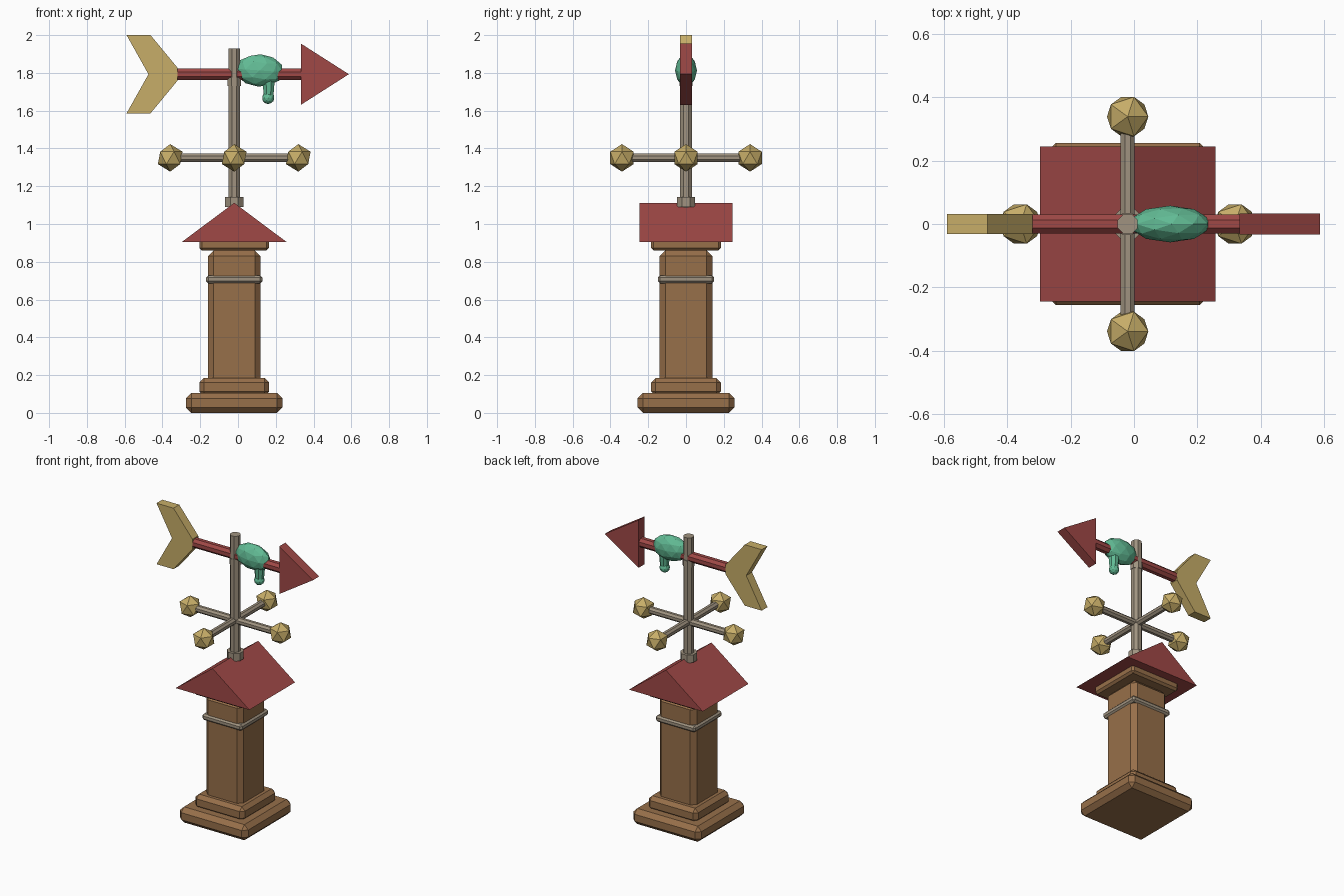
import bpy, bmesh
from math import pi, radians
from mathutils import Matrix, Vector

if "Cube" in bpy.data.objects:
    bpy.data.objects.remove(bpy.data.objects["Cube"], do_unlink=True)

AXIS = -0.02      # x of the central post
ARROW_Z = 1.793   # height of the wind arrow
CROSS_Z = 1.35    # height of the compass arms


def material(name, rgb):
    m = bpy.data.materials.new(name)
    m.use_nodes = True
    m.diffuse_color = (*rgb, 1)
    m.node_tree.nodes["Principled BSDF"].inputs["Base Color"].default_value = (*rgb, 1)
    return m


WOOD = material("brown wood", (0.31, 0.16, 0.068))
RED = material("roof red", (0.35, 0.066, 0.062))
GOLD = material("brass gold", (0.57, 0.42, 0.14))
METAL = material("warm grey metal", (0.35, 0.29, 0.215))
GREEN = material("verdigris green", (0.122, 0.5, 0.30))


def finish(bm, name, mat):
    bmesh.ops.recalc_face_normals(bm, faces=bm.faces)
    mesh = bpy.data.meshes.new(name)
    bm.to_mesh(mesh)
    bm.free()
    mesh.materials.append(mat)
    ob = bpy.data.objects.new(name, mesh)
    bpy.context.collection.objects.link(ob)
    return ob


def block(name, half, z0, z1, chamfer, mat):
    """Square chamfered block on the post axis."""
    bm = bmesh.new()
    bmesh.ops.create_cube(bm, size=1)
    bmesh.ops.scale(bm, vec=(2 * half, 2 * half, z1 - z0), verts=bm.verts)
    bmesh.ops.translate(bm, vec=(AXIS, 0, (z0 + z1) / 2), verts=bm.verts)
    bmesh.ops.bevel(bm, geom=bm.edges[:], offset=chamfer, segments=1,
                    affect='EDGES', clamp_overlap=True)
    return finish(bm, name, mat)


def rod(name, start, end, r, mat, r_end=None, sides=8):
    """Faceted rod between two points, flats facing the axes."""
    a, b = Vector(start), Vector(end)
    bm = bmesh.new()
    bmesh.ops.create_cone(bm, cap_ends=True, segments=sides, radius1=r,
                          radius2=r if r_end is None else r_end, depth=(b - a).length)
    turn = (b - a).to_track_quat('Z', 'Y').to_matrix().to_4x4()
    bm.transform(Matrix.Translation((a + b) / 2) @ turn @ Matrix.Rotation(pi / sides, 4, 'Z'))
    return finish(bm, name, mat)


def ball(name, centre, radii, subdivisions, mat, tilt=0):
    bm = bmesh.new()
    bmesh.ops.create_icosphere(bm, subdivisions=subdivisions, radius=1)
    bm.transform(Matrix.Translation(centre) @ Matrix.Rotation(tilt, 4, 'Y')
                 @ Matrix.Diagonal((*radii, 1)))
    return finish(bm, name, mat)


def plate(name, outline, half, mat):
    """Extrude an x-z outline along y."""
    bm = bmesh.new()
    face = bm.faces.new([bm.verts.new((x, -half, z)) for x, z in outline])
    new = bmesh.ops.extrude_face_region(bm, geom=[face])["geom"]
    bmesh.ops.translate(bm, vec=(0, 2 * half, 0),
                        verts=[v for v in new if isinstance(v, bmesh.types.BMVert)])
    return finish(bm, name, mat)


# Wooden pedestal
block("base_plinth", 0.256, 0, 0.106, 0.029, WOOD)
block("upper_plinth", 0.185, 0.09, 0.185, 0.024, WOOD)
block("column", 0.139, 0.15, 0.86, 0.03, WOOD)
block("column_cap", 0.185, 0.86, 0.935, 0.014, WOOD)
block("column_band", 0.149, 0.685, 0.728, 0.012, METAL)

# Gabled roof
plate("roof", [(AXIS - 0.277, 0.905), (AXIS + 0.277, 0.905), (AXIS, 1.112)], 0.245, RED)

# Post with its collars
rod("post", (AXIS, 0, 1.0), (AXIS, 0, 1.93), 0.034, METAL)
rod("post_collar", (AXIS, 0, 1.09), (AXIS, 0, 1.143), 0.053, METAL)
rod("arrow_collar", (AXIS, 0, 1.73), (AXIS, 0, 1.775), 0.038, METAL)

# Compass arms with faceted finials
REACH = 0.339
for label, dx, dy in (("x", 1, 0), ("y", 0, 1)):
    tips = [(AXIS + s * dx * REACH, s * dy * REACH, CROSS_Z) for s in (-1, 1)]
    rod("compass_arm_" + label, *tips, 0.024, METAL)
    for side, tip in zip(("negative", "positive"), tips):
        ball(f"finial_{label}_{side}", tip, (0.073,) * 3, 1, GOLD)

# Wind arrow
rod("arrow_shaft", (-0.38, 0, ARROW_Z), (0.36, 0, ARROW_Z), 0.033, RED)
plate("arrow_head", [(0.333, ARROW_Z - 0.162), (0.587, ARROW_Z), (0.333, ARROW_Z + 0.162)],
      0.033, RED)
upper = [(-0.474, 0), (-0.59, 0.207), (-0.463, 0.207), (-0.32, 0.034)]
lower = [(x, -z) for x, z in reversed(upper[1:])]
plate("arrow_tail", [(x, ARROW_Z + z) for x, z in upper + lower], 0.031, GOLD)

# Green figure hanging on the shaft
ball("figure_body", (0.114, 0, 1.813), (0.129, 0.058, 0.086), 2, GREEN, radians(4))
rod("figure_neck", (0.162, 0, 1.67), (0.162, 0, 1.775), 0.027, GREEN, r_end=0.036)
ball("figure_head", (0.16, 0, 1.668), (0.033, 0.033, 0.033), 2, GREEN)
